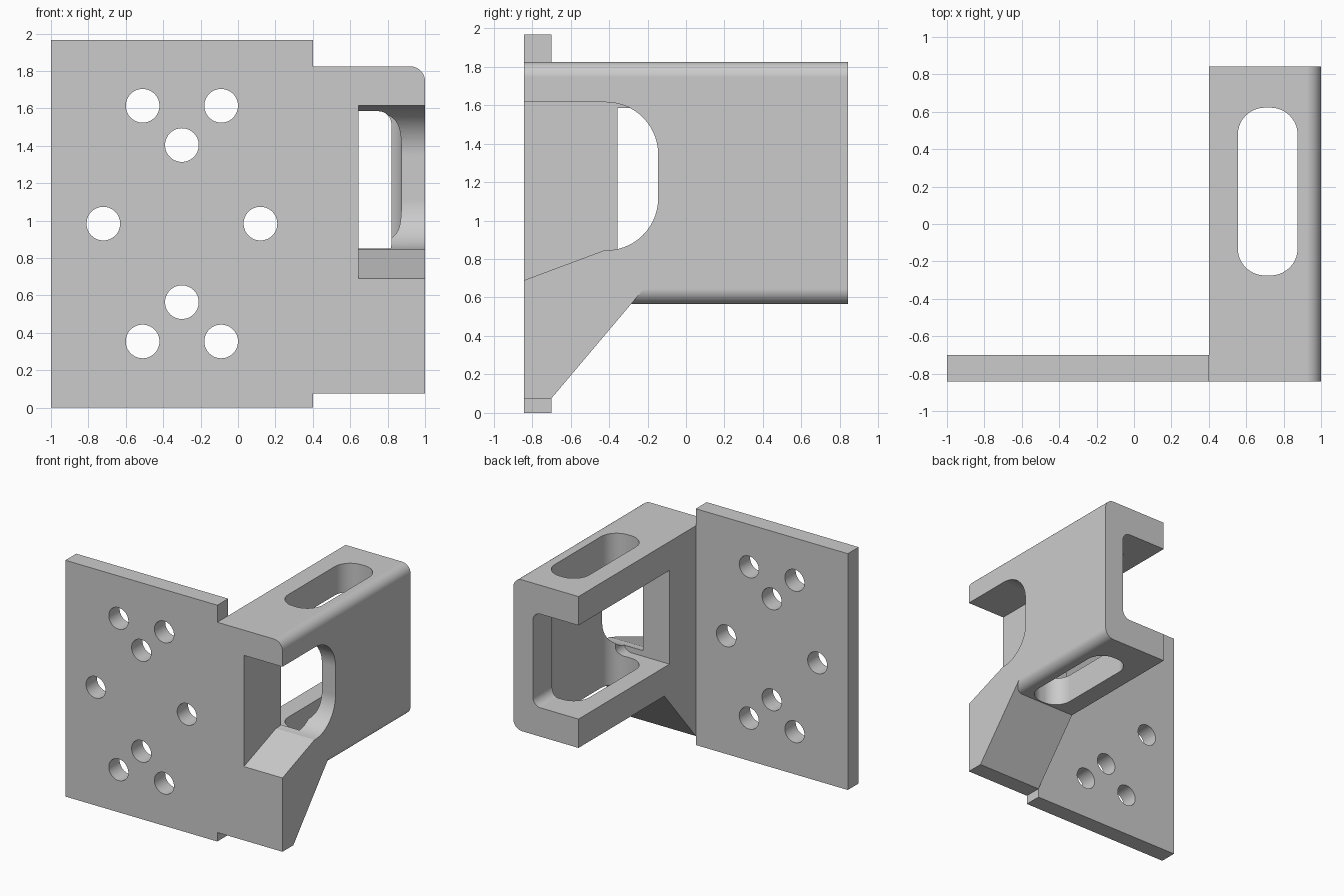
import bpy, bmesh, math
from mathutils import Vector

if "Cube" in bpy.data.objects:
    bpy.data.objects.remove(bpy.data.objects["Cube"], do_unlink=True)

grey = bpy.data.materials.new("plain grey")
grey.use_nodes = True
grey.diffuse_color = (0.6, 0.6, 0.6, 1)
grey.node_tree.nodes["Principled BSDF"].inputs["Base Color"].default_value = grey.diffuse_color


def fillet(corners, steps=14):
    """Outline from (u, v, radius) corners, each rounded by its radius."""
    out = []
    for i, (u, v, r) in enumerate(corners):
        p = Vector((u, v))
        if r == 0:
            out.append(p)
            continue
        d1 = (Vector(corners[i - 1][:2]) - p).normalized()
        d2 = (Vector(corners[(i + 1) % len(corners)][:2]) - p).normalized()
        half = d1.angle(d2) / 2
        centre = p + (d1 + d2).normalized() * (r / math.sin(half))
        reach = r / math.tan(half)
        start = (p + d1 * reach - centre).normalized()
        end = (p + d2 * reach - centre).normalized()
        for k in range(steps + 1):
            out.append(centre + start.slerp(end, k / steps) * r)
    return out


def prism(name, outline, axis, a, b):
    """Extrude a 2D outline along an axis from a to b."""
    place = {"x": lambda p: (a, p[0], p[1]),
             "y": lambda p: (p[0], a, p[1]),
             "z": lambda p: (p[0], p[1], a)}[axis]
    move = Vector([(b - a) * (axis == c) for c in "xyz"])
    bm = bmesh.new()
    face = bm.faces.new([bm.verts.new(place(p)) for p in outline])
    new = bmesh.ops.extrude_face_region(bm, geom=[face])["geom"]
    bmesh.ops.translate(bm, vec=move, verts=[g for g in new if isinstance(g, bmesh.types.BMVert)])
    bmesh.ops.recalc_face_normals(bm, faces=bm.faces)
    mesh = bpy.data.meshes.new(name)
    bm.to_mesh(mesh)
    bm.free()
    mesh.materials.append(grey)
    obj = bpy.data.objects.new(name, mesh)
    bpy.context.collection.objects.link(obj)
    return obj


def activate(obj):
    bpy.ops.object.select_all(action="DESELECT")
    obj.select_set(True)
    bpy.context.view_layer.objects.active = obj


def combine(obj, tool, operation):
    activate(obj)
    mod = obj.modifiers.new("combine", "BOOLEAN")
    mod.operation, mod.object, mod.solver = operation, tool, "EXACT"
    bpy.ops.object.modifier_apply(modifier=mod.name)
    bpy.data.objects.remove(tool, do_unlink=True)


def finish(obj):
    activate(obj)
    bpy.ops.object.shade_smooth_by_angle(angle=math.radians(25))
    mod = obj.modifiers.new("flat face normals", "WEIGHTED_NORMAL")
    mod.keep_sharp = True


# Mounting plate with its eight bolt holes
plate = prism("mounting_plate", [(-1, 0), (0.4, 0), (0.4, 1.967), (-1, 1.967)], "y", -0.843, -0.7)
offsets = [(-0.42, 0), (0.42, 0), (0, -0.42), (0, 0.42)]
offsets += [(sx * 0.21, sz * 0.63) for sx in (-1, 1) for sz in (-1, 1)]
for dx, dz in offsets:
    ring = [(-0.3 + dx + 0.09 * math.cos(t), 0.984 + dz + 0.09 * math.sin(t))
            for t in (math.tau * k / 48 for k in range(48))]
    combine(plate, prism("bolt_hole", ring, "y", -1, -0.5), "DIFFERENCE")
finish(plate)

# Channel arm with rounded outer edges
arm = prism("channel_arm", fillet([(0.4, 0.565, 0), (1, 0.565, 0.08), (1, 1.825, 0.08), (0.4, 1.825, 0)]),
            "y", -0.843, 0.843)

# Sloping brace under the arm
brace = [(-0.843, 0.075), (-0.7, 0.075), (-0.206, 0.66), (-0.206, 0.8), (-0.843, 0.8)]
combine(arm, prism("brace", brace, "x", 0.4, 1), "UNION")

# Channel cavity, open at the back and on the right
cavity = fillet([(0.2, 0.805, 0), (0.82, 0.805, 0.07), (0.82, 1.585, 0.07), (0.2, 1.585, 0)])
combine(arm, prism("cavity", cavity, "y", -0.355, 1), "DIFFERENCE")

# Window in the outer wall, with a sloping sill and a rounded back
window = fillet([(-1, 0.631, 0), (-0.425, 0.845, 0), (-0.145, 0.845, 0.27),
                 (-0.145, 1.615, 0.27), (-1, 1.615, 0)])
combine(arm, prism("window", window, "x", 0.645, 1.2), "DIFFERENCE")

# Long slot running down through both flanges
slot = fillet([(0.555, -0.275, 0.145), (0.875, -0.275, 0.145), (0.875, 0.622, 0.145), (0.555, 0.622, 0.145)])
combine(arm, prism("slot", slot, "z", 0.3, 2), "DIFFERENCE")
finish(arm)
